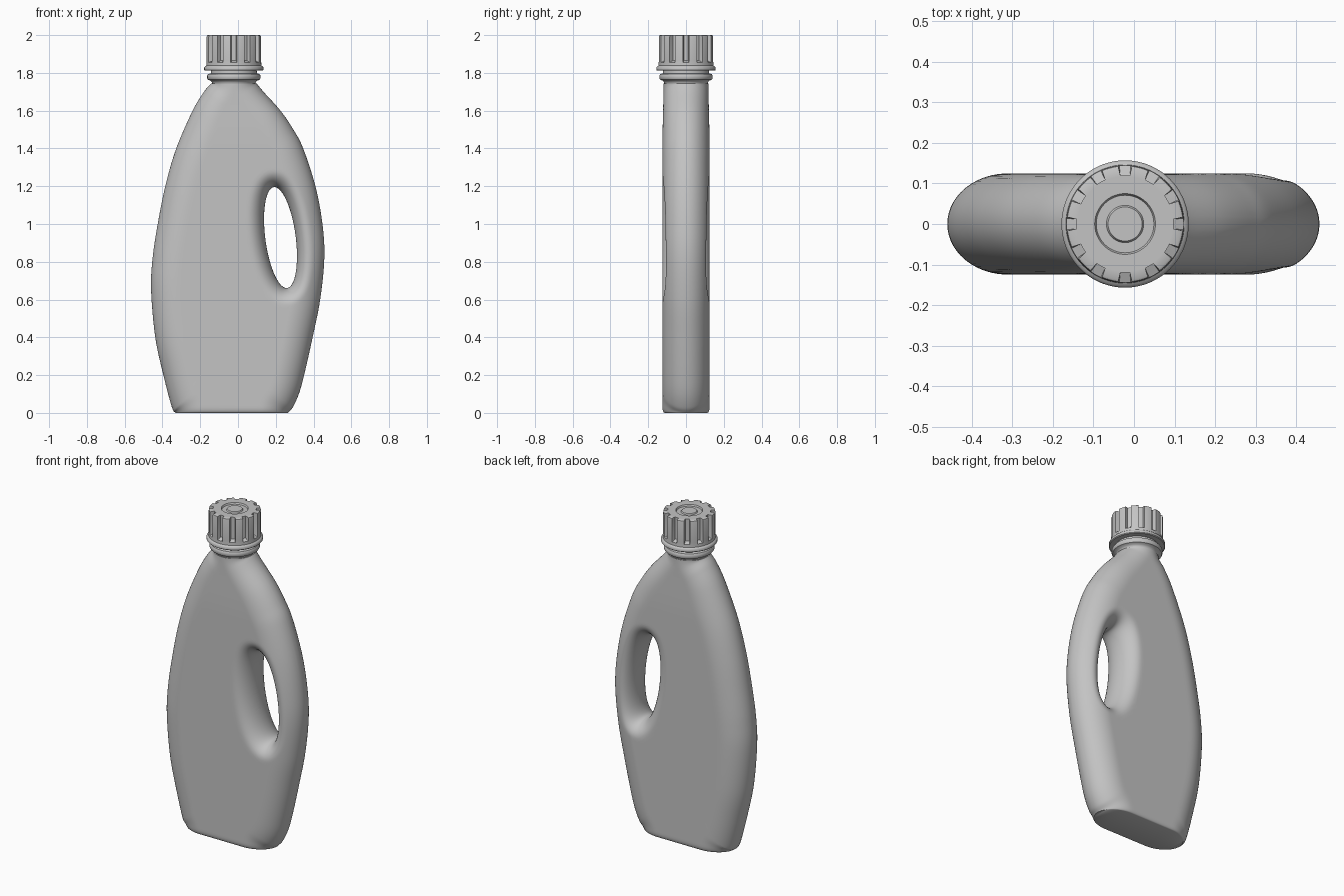
import bpy, bmesh, math
from mathutils import Vector, kdtree

if "Cube" in bpy.data.objects:
    bpy.data.objects.remove(bpy.data.objects["Cube"])

grey = bpy.data.materials.new("grey plastic")
grey.diffuse_color = (0.55, 0.55, 0.55, 1)
grey.use_nodes = True
grey.node_tree.nodes["Principled BSDF"].inputs["Base Color"].default_value = grey.diffuse_color
NECK_X = -0.022


def finish(bm, name, angle=35):
    bmesh.ops.remove_doubles(bm, verts=bm.verts[:], dist=1e-5)
    bmesh.ops.recalc_face_normals(bm, faces=bm.faces[:])
    me = bpy.data.meshes.new(name)
    bm.to_mesh(me)
    bm.free()
    me.materials.append(grey)
    me.shade_smooth()
    me.set_sharp_from_angle(angle=math.radians(angle))
    ob = bpy.data.objects.new(name, me)
    bpy.context.collection.objects.link(ob)
    return ob


def spline(pts, n):
    """Catmull-Rom samples through 2D points."""
    p = [Vector(q) for q in pts]
    p = [2 * p[0] - p[1]] + p + [2 * p[-1] - p[-2]]
    out = []
    for a, b, c, d in zip(p, p[1:], p[2:], p[3:]):
        for i in range(n):
            t = i / n
            out.append(0.5 * (2 * b + (c - a) * t + (2 * a - 5 * b + 4 * c - d) * t * t
                              + (3 * b - a - 3 * c + d) * t ** 3))
    return out + [p[-2]]


def ease_line(a, b, n):
    """Points strictly between a and b, denser at the ends."""
    return [a.lerp(b, (1 - math.cos(math.pi * i / n)) / 2) for i in range(1, n)]


def quarter(d, r):
    """Quarter-circle rounding: 0 at d=0, 1 at d>=r."""
    return math.sqrt(max(0, 1 - (1 - min(1, d / r)) ** 2))


# Bottle silhouette (x, z), left side going up, right side going down
LEFT = [(-.33, 0), (-.35, .03), (-.395, .2), (-.438, .4), (-.46, .65), (-.452, .82),
        (-.425, 1.0), (-.385, 1.2), (-.327, 1.4), (-.24, 1.6), (-.18, 1.7), (-.142, 1.745)]
RIGHT = [(.098, 1.745), (.135, 1.7), (.225, 1.6), (.293, 1.5), (.345, 1.4), (.41, 1.2),
         (.447, 1.0), (.457, .82), (.435, .6), (.395, .4), (.35, .2), (.322, .1),
         (.29, .03), (.265, 0)]
left, right = spline(LEFT, 8), spline(RIGHT, 8)
top = ease_line(left[-1], right[0], 28)
base = ease_line(right[-1], left[0], 44)
outline = ([(p, True) for p in left] + [(p, False) for p in top]
           + [(p, True) for p in right] + [(p, False) for p in base])

# Handle hole: slanted ellipse
HC, HA, HB, SHEAR = Vector((.225, .928)), .081, .267, -.12


def tree(points):
    kd = kdtree.KDTree(len(points))
    for i, p in enumerate(points):
        kd.insert((p.x, p.y, 0), i)
    kd.balance()
    return kd


side_kd = tree(spline(LEFT, 120) + spline(RIGHT, 120))
hole_pts = []
for i in range(1200):
    a = math.tau * i / 1200
    v = HB * math.sin(a)
    hole_pts.append(HC + Vector((HA * math.cos(a) + SHEAR * v, v)))
hole_kd = tree(hole_pts)


def half_depth(p):
    """Half thickness of the bottle at a point of the silhouette."""
    q = (p.x, p.y, 0)
    t = min(1, max(0, (p.y - 1.4) / .34))
    t = t * t * (3 - 2 * t)
    f = quarter(side_kd.find(q)[2], .15 - .03 * t)
    f *= quarter(hole_kd.find(q)[2], .09)
    f *= .9 + .1 * quarter(p.y, .03)
    return (.125 - .006 * t) * f


# Body: rings running from the silhouette to the hole, front and back
bm = bmesh.new()
RINGS = 40
sheets = ([], [])
for p, on_side in outline:
    d = p - HC
    h = HC + d / math.hypot((d.x - SHEAR * d.y) / HA, d.y / HB)
    cols = ([], [])
    for j in range(RINGS + 1):
        q = p.lerp(h, (1 - math.cos(math.pi * j / RINGS)) / 2)
        y = 0 if j == RINGS or (j == 0 and on_side) else half_depth(q)
        for col, s in zip(cols, (-1, 1)):
            col.append(bm.verts.new((q.x, s * y, q.y)))
    for sheet, col in zip(sheets, cols):
        sheet.append(col)
n = len(outline)
for sheet in sheets:
    for i in range(n):
        a, b = sheet[i], sheet[(i + 1) % n]
        for j in range(RINGS):
            bm.faces.new((a[j], b[j], b[j + 1], a[j + 1]))
# flat base and top closing front to back
for i in range(n):
    k = (i + 1) % n
    if not (outline[i][1] and outline[k][1]):
        f, b = sheets
        bm.faces.new((f[i][0], f[k][0], b[k][0], b[i][0]))
finish(bm, "bottle_body", 45)


def lathe(name, profile, angles, shape=lambda r, z, a: r):
    """Revolve (r, z) points about the neck axis; shape may alter the radius."""
    bm = bmesh.new()
    rings = [[bm.verts.new((NECK_X + shape(r, z, a) * math.cos(math.radians(a)),
                            shape(r, z, a) * math.sin(math.radians(a)), z))
              for a in angles] for r, z in profile]
    m = len(angles)
    for lo, hi in zip(rings, rings[1:]):
        for i in range(m):
            k = (i + 1) % m
            bm.faces.new((lo[i], lo[k], hi[k], hi[i]))
    bm.faces.new(rings[0][::-1])
    bm.faces.new(rings[-1])
    return finish(bm, name)


# Neck with its collar ring
lathe("neck", [(.112, 1.72), (.116, 1.75), (.122, 1.758), (.137, 1.764), (.141, 1.772),
               (.141, 1.786), (.136, 1.794), (.122, 1.797), (.12, 1.83)],
      [i * 5 for i in range(72)])

# Screw cap: flange, twelve grip grooves, recessed ring on top
sector = (-6.6, -5.6, 0, 5.6, 6.6, 10, 15, 20)


def grooved(r, z, a):
    off = (a + 15) % 30 - 15
    return min(r, .12) if z > 1.86 and abs(off) < 6 else r


lathe("screw_cap", [(.118, 1.812), (.153, 1.812), (.157, 1.816), (.157, 1.828),
                    (.153, 1.834), (.146, 1.838), (.145, 1.856), (.145, 1.866),
                    (.145, 1.990), (.143, 1.997), (.138, 2.0), (.117, 2.0),
                    (.075, 2.0), (.071, 1.991), (.046, 1.991), (.042, 1.998)],
      [30 * s + a for s in range(12) for a in sector], grooved)
